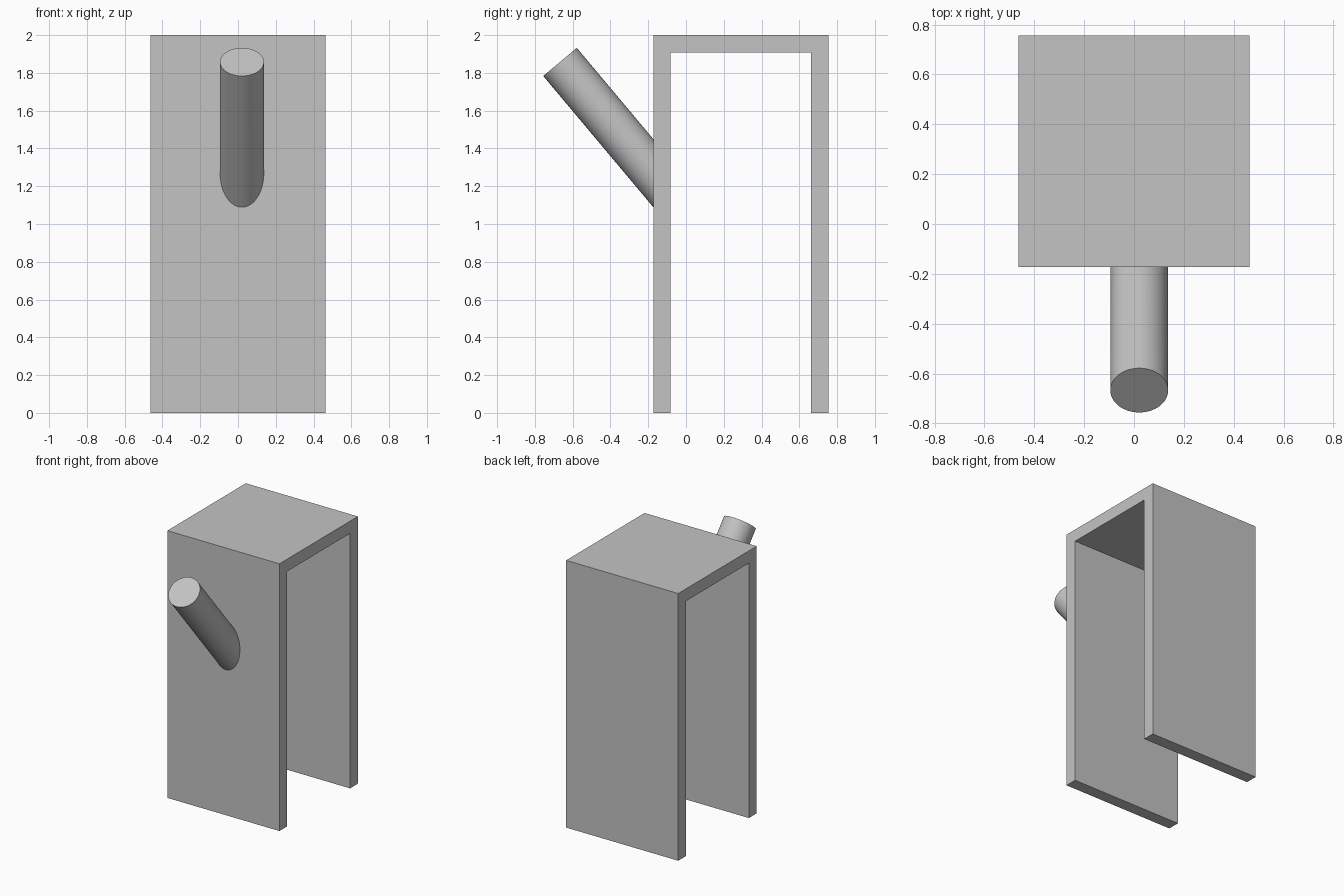
import bpy
import bmesh
import math
from mathutils import Matrix, Vector

cube = bpy.data.objects.get("Cube")
if cube:
    bpy.data.objects.remove(cube, do_unlink=True)

# One plain grey for everything
grey = bpy.data.materials.new("plain grey")
grey.use_nodes = True
colour = (0.55, 0.55, 0.55, 1)
grey.diffuse_color = colour
grey.node_tree.nodes["Principled BSDF"].inputs["Base Color"].default_value = colour

HALF_WIDTH = 0.464
FRONT, BACK = -0.173, 0.755
TOP, WALL = 2.0, 0.092


def add_object(name, bm):
    bmesh.ops.recalc_face_normals(bm, faces=bm.faces)
    mesh = bpy.data.meshes.new(name)
    bm.to_mesh(mesh)
    bm.free()
    mesh.materials.append(grey)
    obj = bpy.data.objects.new(name, mesh)
    bpy.context.collection.objects.link(obj)
    return obj


# Channel: an upside-down U profile extruded across x
bm = bmesh.new()
profile = [
    (FRONT, 0), (FRONT, TOP), (BACK, TOP), (BACK, 0),
    (BACK - WALL, 0), (BACK - WALL, TOP - WALL),
    (FRONT + WALL, TOP - WALL), (FRONT + WALL, 0),
]
face = bm.faces.new([bm.verts.new((-HALF_WIDTH, y, z)) for y, z in profile])
side = bmesh.ops.extrude_face_region(bm, geom=[face])["geom"]
bmesh.ops.translate(bm, vec=(2 * HALF_WIDTH, 0, 0),
                    verts=[v for v in side if isinstance(v, bmesh.types.BMVert)])
add_object("channel_body", bm)

# Slanted peg: a cylinder trimmed flush with the front wall
RADIUS, LENGTH, TILT = 0.116, 1.2, math.radians(40)
tip = Vector((0.021, -0.667, 1.858))
bm = bmesh.new()
bmesh.ops.create_cone(
    bm, cap_ends=True, segments=64, radius1=RADIUS, radius2=RADIUS, depth=LENGTH,
    matrix=Matrix.Translation(tip) @ Matrix.Rotation(TILT, 4, "X")
    @ Matrix.Translation((0, 0, -LENGTH / 2)))
bmesh.ops.bisect_plane(bm, geom=bm.verts[:] + bm.edges[:] + bm.faces[:],
                       plane_co=(0, FRONT, 0), plane_no=(0, 1, 0), clear_outer=True)
peg = add_object("slanted_peg", bm)

bpy.ops.object.select_all(action="DESELECT")
peg.select_set(True)
bpy.context.view_layer.objects.active = peg
bpy.ops.object.shade_smooth_by_angle(angle=math.radians(30))
